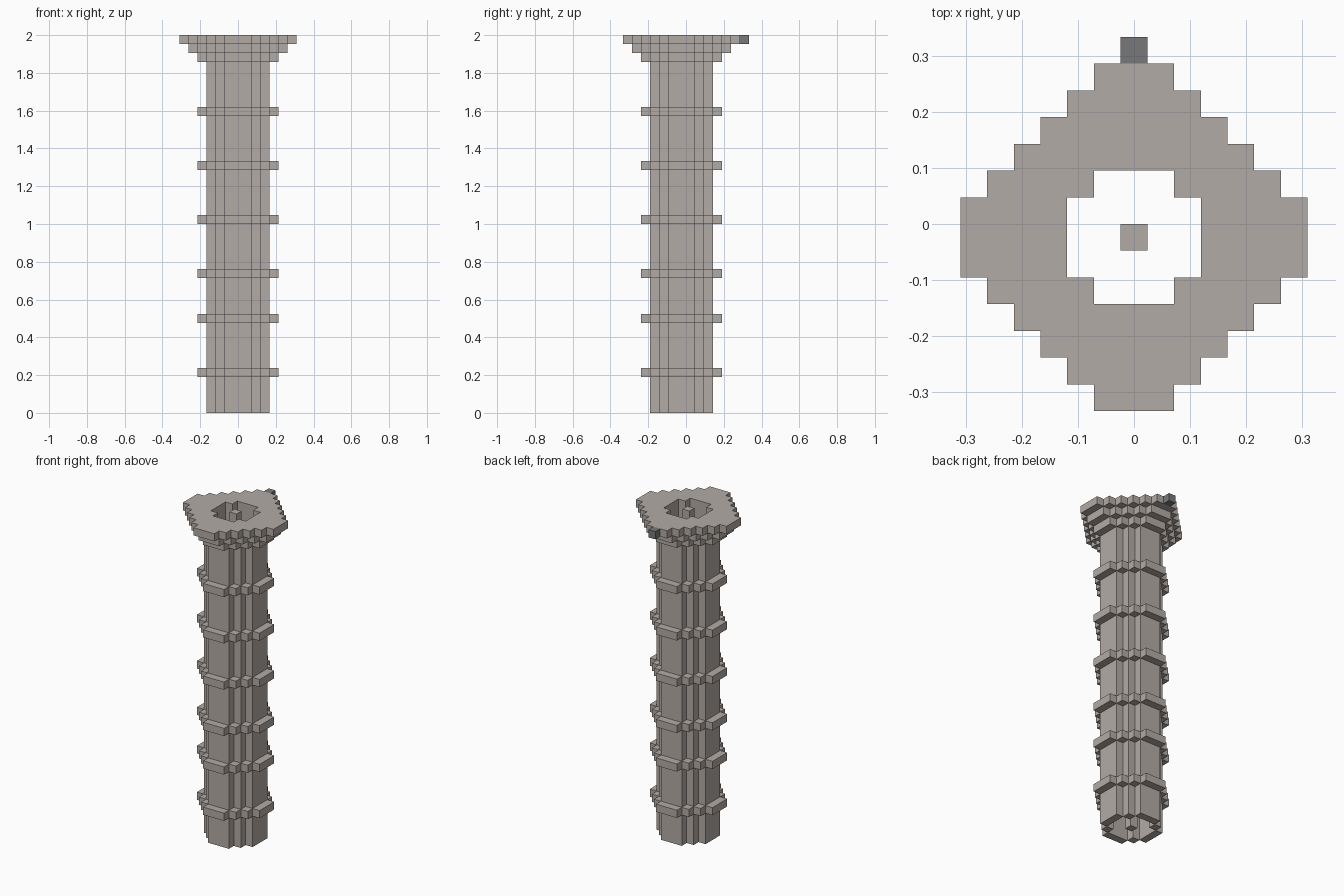
import bpy
import bmesh

if "Cube" in bpy.data.objects:
    bpy.data.objects.remove(bpy.data.objects["Cube"])

UNIT = 2 / 42          # size of one block
HOLE = 2               # radius of the hollow core, in blocks


def make_material(name, color):
    mat = bpy.data.materials.new(name)
    mat.use_nodes = True
    mat.diffuse_color = color
    mat.node_tree.nodes["Principled BSDF"].inputs["Base Color"].default_value = color
    return mat


stone = make_material("warm grey stone", (0.45, 0.41, 0.38, 1))
dark_stone = make_material("dark grey stone", (0.19, 0.19, 0.19, 1))


def in_diamond(i, j, radius):
    """True inside a stepped diamond whose four tips are three blocks wide."""
    return max(abs(i), abs(j)) <= radius and abs(i) + abs(j) <= radius + 1


def ring_cells(outer, inner):
    span = range(-outer, outer + 1)
    return [(i, j) for i in span for j in span
            if in_diamond(i, j, outer) and not in_diamond(i, j, inner)]


def make_course(name, cells, layer, height, mat):
    """Lay out a plan of square cells and raise it by whole layers."""
    bm = bmesh.new()
    corners = {}

    def corner(i, j):
        if (i, j) not in corners:
            corners[i, j] = bm.verts.new((i * UNIT, j * UNIT, layer * UNIT))
        return corners[i, j]

    for i, j in cells:
        x, y = i - 0.5, j - 1
        bm.faces.new([corner(x, y), corner(x + 1, y),
                      corner(x + 1, y + 1), corner(x, y + 1)])
    base = bm.faces[:]
    raised = bmesh.ops.extrude_face_region(bm, geom=base, use_keep_orig=True)
    top = [v for v in raised["geom"] if isinstance(v, bmesh.types.BMVert)]
    bmesh.ops.translate(bm, verts=top, vec=(0, 0, height * UNIT))
    bmesh.ops.recalc_face_normals(bm, faces=bm.faces[:])
    mesh = bpy.data.meshes.new(name)
    bm.to_mesh(mesh)
    bm.free()
    mesh.materials.append(mat)
    obj = bpy.data.objects.new(name, mesh)
    bpy.context.collection.objects.link(obj)
    return obj


# Hollow shaft and the slim post up its middle
make_course("shaft", ring_cells(3, HOLE), 0, 39, stone)
make_course("core_post", [(0, 0)], 0, 42, stone)

# Bands around the shaft
for number, layer in enumerate((4, 10, 15, 21, 27, 33), 1):
    make_course(f"band_{number}", ring_cells(4, 3), layer, 1, stone)

# Stepped capital, widening by one block per layer
for step, name in enumerate(("lower", "middle", "upper")):
    make_course(f"capital_{name}", ring_cells(4 + step, HOLE), 39 + step, 1, stone)

# Single dark block at the back of the capital
make_course("back_block", [(0, 7)], 41, 1, dark_stone)
